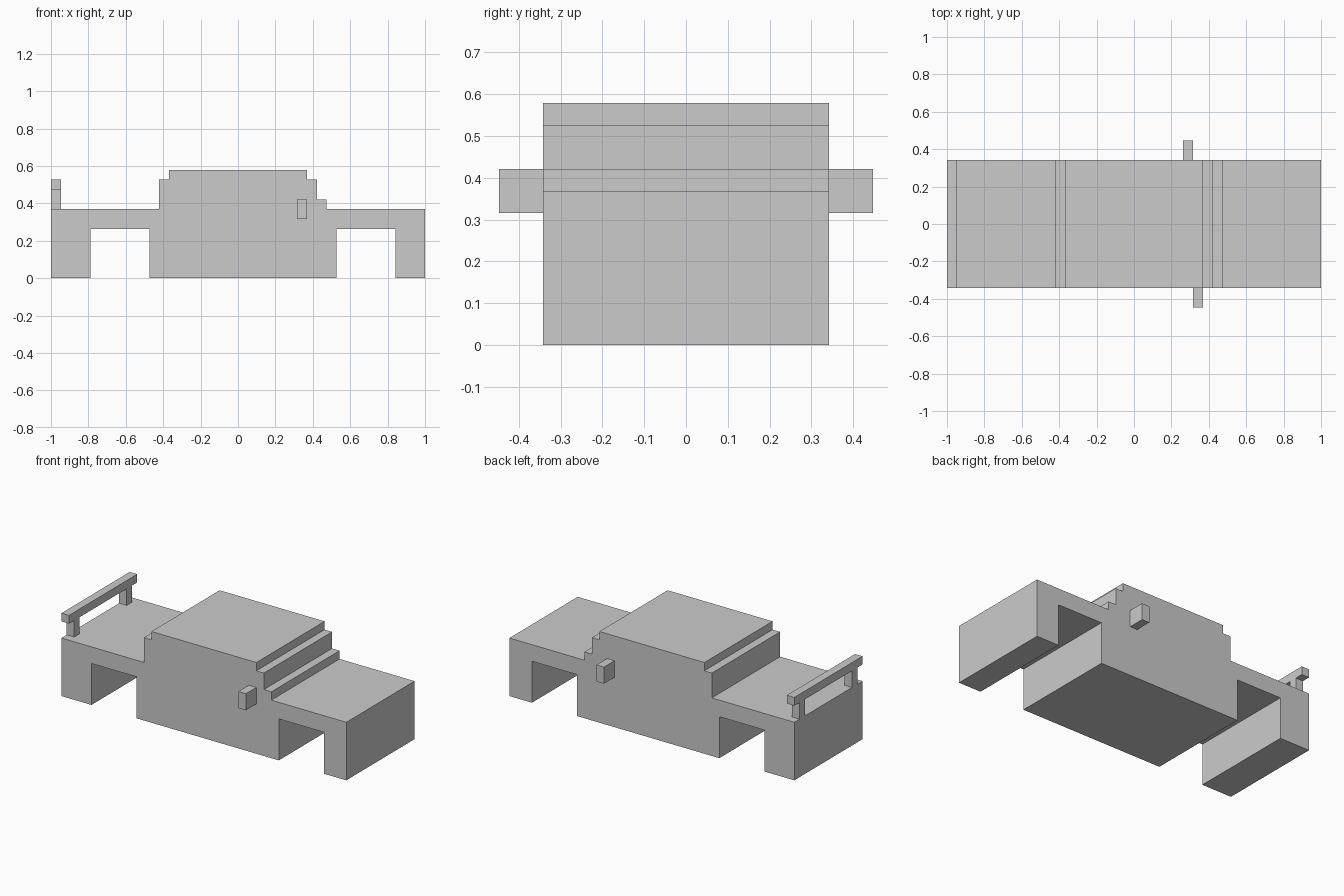
import bpy
import bmesh

if "Cube" in bpy.data.objects:
    bpy.data.objects.remove(bpy.data.objects["Cube"])

U = 1 / 19  # one voxel
HALF_W = 6.5  # half body width in voxels


def make_object(name, bm):
    bmesh.ops.recalc_face_normals(bm, faces=bm.faces[:])
    mesh = bpy.data.meshes.new(name)
    bm.to_mesh(mesh)
    bm.free()
    obj = bpy.data.objects.new(name, mesh)
    bpy.context.collection.objects.link(obj)
    return obj


def extrude_profile(name, points, y0, y1):
    """Extrude an x-z outline (in voxels) from y0 to y1."""
    bm = bmesh.new()
    face = bm.faces.new([bm.verts.new((x * U, y0 * U, z * U)) for x, z in points])
    geom = bmesh.ops.extrude_face_region(bm, geom=[face])["geom"]
    verts = [v for v in geom if isinstance(v, bmesh.types.BMVert)]
    bmesh.ops.translate(bm, verts=verts, vec=(0, (y1 - y0) * U, 0))
    return make_object(name, bm)


def box(name, x, y, z):
    """Box from (min, max) voxel ranges."""
    outline = [(x[0], z[0]), (x[1], z[0]), (x[1], z[1]), (x[0], z[1])]
    return extrude_profile(name, outline, *y)


# Car body: stepped cabin on top, wheel arches cut through below
body_outline = [
    (-19, 0), (-15, 0), (-15, 5), (-9, 5), (-9, 0),
    (10, 0), (10, 5), (16, 5), (16, 0), (19, 0),
    (19, 7), (9, 7), (9, 8), (8, 8), (8, 10), (7, 10), (7, 11),
    (-7, 11), (-7, 10), (-8, 10), (-8, 7), (-19, 7),
]
extrude_profile("car_body", body_outline, -HALF_W, HALF_W)

# Rear spoiler: bar on two posts
box("spoiler_bar", (-19, -18), (-HALF_W, HALF_W), (9, 10))
for side, y in (("right", -5.5), ("left", 4.5)):
    box(f"spoiler_post_{side}", (-19, -18), (y, y + 1), (7, 9))

# Side mirrors, slightly staggered along the car
box("side_mirror_right", (6, 7), (-8.5, -HALF_W), (6, 8))
box("side_mirror_left", (5, 6), (HALF_W, 8.5), (6, 8))
